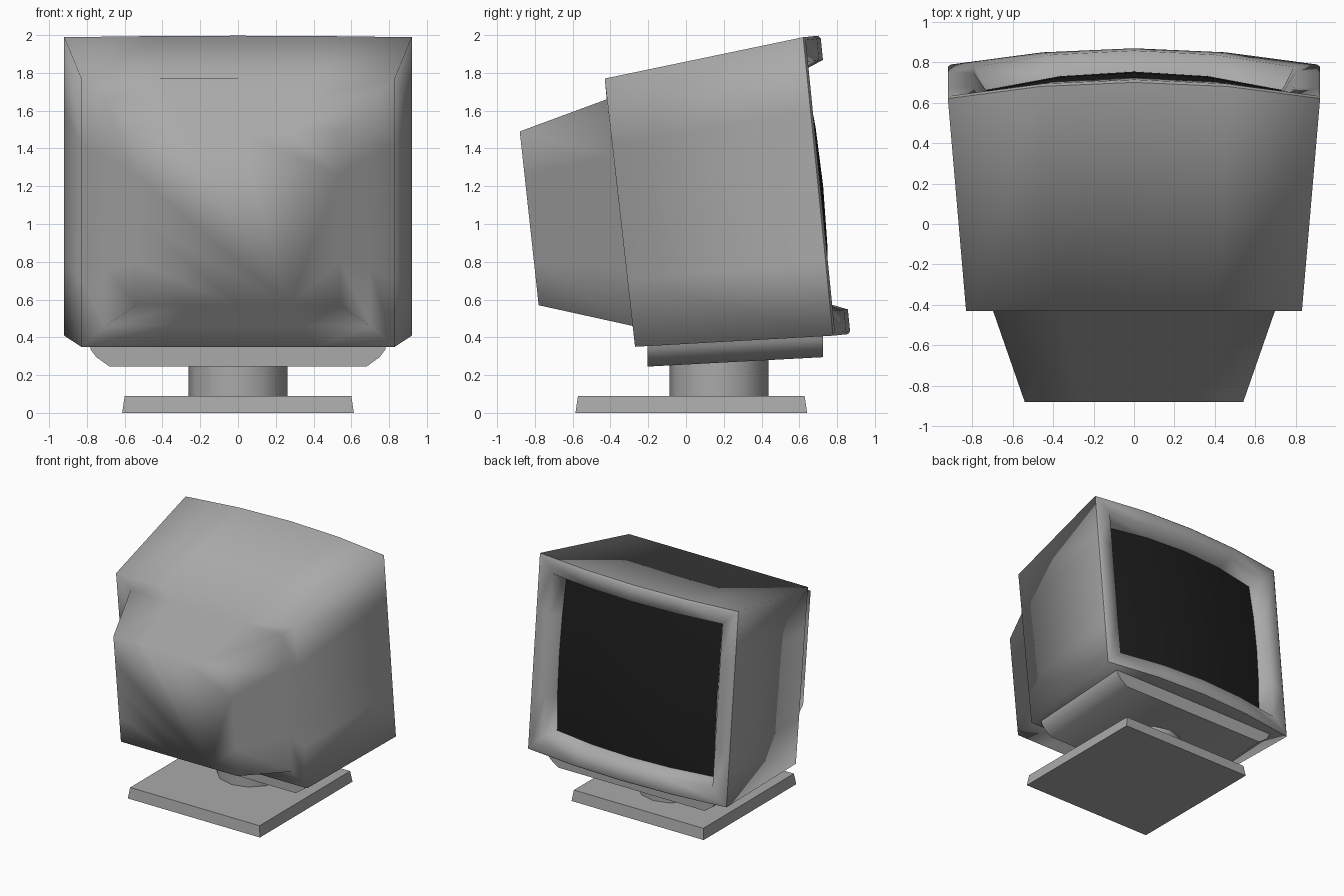
import bpy, bmesh

old = bpy.data.objects.get("Cube")
if old:
    bpy.data.objects.remove(old, do_unlink=True)


def material(name, value):
    mat = bpy.data.materials.new(name)
    mat.use_nodes = True
    colour = (value, value, value, 1)
    mat.diffuse_color = colour
    mat.node_tree.nodes["Principled BSDF"].inputs["Base Color"].default_value = colour
    return mat


grey = material("case grey", 0.4)
black = material("screen black", 0.012)
SEG = 4                                   # divisions along every edge of a ring


def finish(name, bm, mat, angle=None):
    bmesh.ops.recalc_face_normals(bm, faces=bm.faces)
    mesh = bpy.data.meshes.new(name)
    bm.to_mesh(mesh)
    bm.free()
    mesh.materials.append(mat)
    obj = bpy.data.objects.new(name, mesh)
    bpy.context.collection.objects.link(obj)
    bpy.ops.object.select_all(action='DESELECT')
    obj.select_set(True)
    bpy.context.view_layer.objects.active = obj
    if angle is None:
        bpy.ops.object.shade_smooth()
    elif angle > 0:
        bpy.ops.object.shade_smooth_by_angle(angle=angle)
    return obj


def square_path():
    """Unit coordinates around a square, each from -1 to 1."""
    steps = [-1 + 2 * i / SEG for i in range(SEG)]
    return ([(t, -1) for t in steps] + [(1, t) for t in steps]
            + [(-t, 1) for t in steps] + [(-1, -t) for t in steps])


def ring(bm, half, low, high, place):
    verts = []
    for u, v in square_path():
        z = low + (high - low) * (v + 1) / 2
        verts.append(bm.verts.new(place(u, v, u * half, z)))
    return verts


def bridge(bm, a, b):
    for i in range(len(a)):
        j = (i + 1) % len(a)
        bm.faces.new((a[i], a[j], b[j], b[i]))


def tilted(y_low, y_high, low, high):
    """Flat ring plane leaning back with height."""
    return lambda u, v, x, z: (x, y_low + (y_high - y_low) * (z - low) / (high - low), z)


def front(x, z, n):
    """Point at distance n in front of the leaning screen plane."""
    return (x, 0.79 - 0.1 * (z - 0.41) + n, z + 0.1 * n)


def rail(lift):
    """Top and bottom rails bow forward, side rails stay flat."""
    return lambda u, v, x, z: front(x, z, lift + (0.08 * (1 - u * u) if abs(v) == 1 else 0))


def bowed(u, v, x, z):
    """Bulging picture tube surface."""
    return front(x, z, 0.015 - 0.09 * u * u - 0.035 * v * v)


# Casing: tapered shell and rear tube housing
bm = bmesh.new()
rings = [ring(bm, 0.92, 0.41, 1.99, rail(-0.012)),
         ring(bm, 0.83, 0.35, 1.77, tilted(-0.27, -0.43, 0.35, 1.77)),
         ring(bm, 0.70, 0.46, 1.66, tilted(-0.28, -0.42, 0.46, 1.66)),
         ring(bm, 0.54, 0.57, 1.49, tilted(-0.78, -0.88, 0.57, 1.49))]
for a, b in zip(rings, rings[1:]):
    bridge(bm, a, b)
bm.faces.new(rings[-1])
finish("casing", bm, grey)

# Bezel: rounded lip, flat rails and inner slope down to the screen
bm = bmesh.new()
rings = [ring(bm, 0.92, 0.41, 1.99, rail(-0.012)),
         ring(bm, 0.905, 0.425, 1.975, rail(0)),
         ring(bm, 0.79, 0.54, 1.86, rail(0)),
         ring(bm, 0.73, 0.58, 1.82, bowed)]
for a, b in zip(rings, rings[1:]):
    bridge(bm, a, b)
finish("bezel", bm, grey)

# Screen: bulging grid that meets the inner edge of the bezel
bm = bmesh.new()
bmesh.ops.create_grid(bm, x_segments=SEG, y_segments=SEG, size=1)
for vert in bm.verts:
    u, v = vert.co.x, vert.co.y
    vert.co = bowed(u, v, 0.73 * u, 1.2 + 0.62 * v)
finish("screen", bm, black)

# Swivel cradle: shallow chamfered tray under the casing
bm = bmesh.new()
profile = [(-0.79, 0.15), (-0.78, 0.09), (-0.75, 0.05), (-0.68, 0),
           (0.68, 0), (0.75, 0.05), (0.78, 0.09), (0.79, 0.15)]
ends = [[bm.verts.new((x, y, base + z)) for x, z in profile]
        for y, base in ((-0.205, 0.245), (0.725, 0.295))]
bridge(bm, *ends)
for end in ends:
    bm.faces.new(end)
finish("swivel_cradle", bm, grey, 0.8)

# Neck
bpy.ops.mesh.primitive_cylinder_add(vertices=12, radius=0.262, depth=0.22,
                                    location=(0, 0.175, 0.19))
neck = bpy.context.object
neck.name = "neck"
neck.data.materials.append(grey)
bpy.ops.object.shade_smooth_by_angle(angle=0.8)

# Foot: square plate with slightly sloping sides
bm = bmesh.new()
bmesh.ops.create_cube(bm, size=1)
for vert in bm.verts:
    k = 0.6 if vert.co.z > 0 else 0.613
    vert.co = (vert.co.x * 2 * k, 0.028 + vert.co.y * 2 * k, 0.09 * (vert.co.z + 0.5))
finish("foot", bm, grey, 0)
